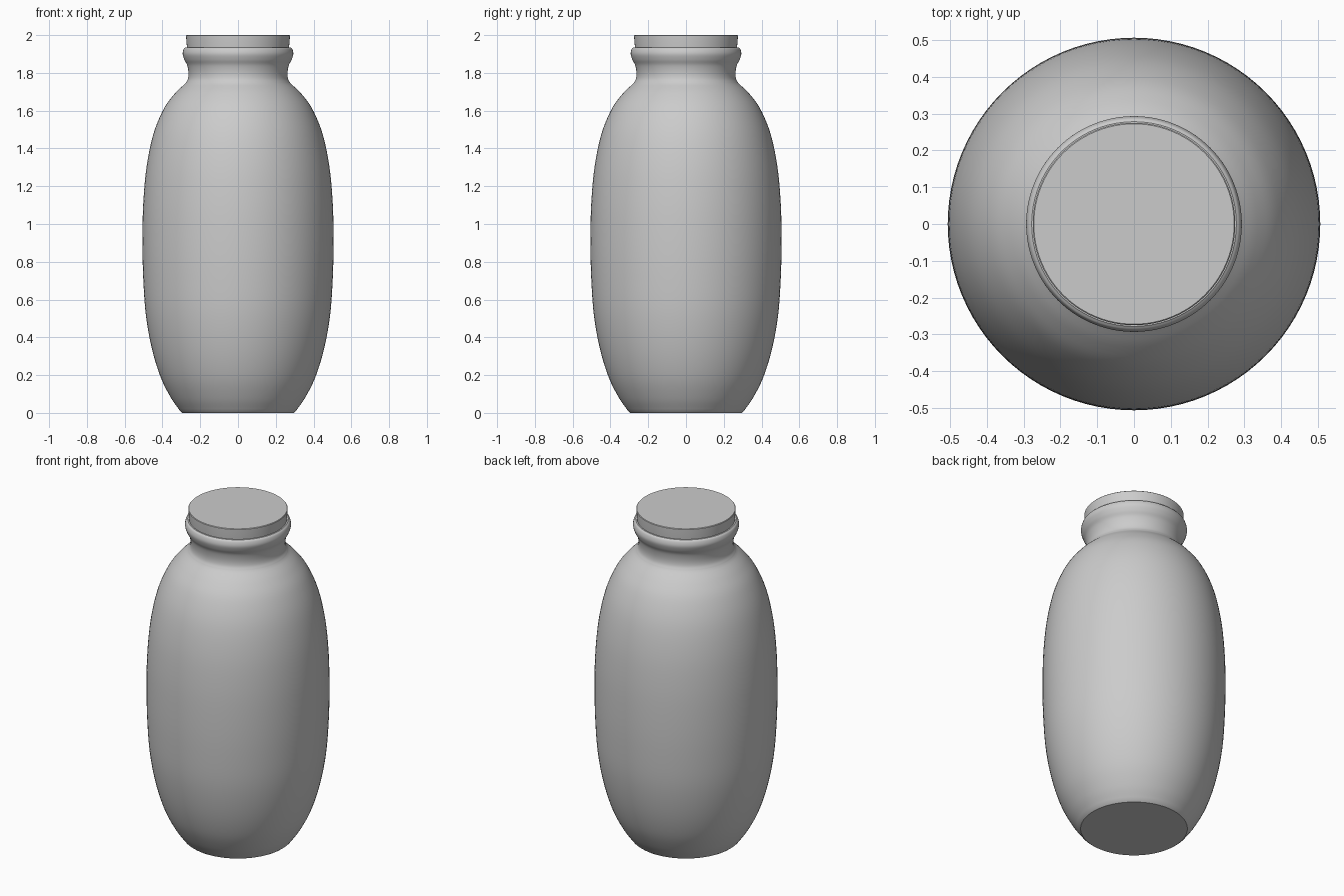
import bpy, math
from mathutils import Vector

if "Cube" in bpy.data.objects:
    bpy.data.objects.remove(bpy.data.objects["Cube"])

SEGMENTS = 96


def smooth_curve(pts, steps=5):
    """Catmull-Rom interpolation through (radius, height) points."""
    p = [Vector(q) for q in pts]
    p = [2 * p[0] - p[1]] + p + [2 * p[-1] - p[-2]]
    out = []
    for a, b, c, d in zip(p, p[1:], p[2:], p[3:]):
        for i in range(steps):
            t = i / steps
            out.append(0.5 * (2 * b + (c - a) * t + (2 * a - 5 * b + 4 * c - d) * t * t
                              + (3 * b - a - 3 * c + d) * t ** 3))
    return out + [p[-2]]


def lathe(name, profile):
    """Revolve a profile about z and cap both ends."""
    n = SEGMENTS
    verts = [(r * math.cos(2 * math.pi * k / n), r * math.sin(2 * math.pi * k / n), z)
             for r, z in profile for k in range(n)]
    faces = [(j * n + k, j * n + (k + 1) % n, (j + 1) * n + (k + 1) % n, (j + 1) * n + k)
             for j in range(len(profile) - 1) for k in range(n)]
    faces.append(tuple(reversed(range(n))))
    faces.append(tuple(range(len(verts) - n, len(verts))))
    mesh = bpy.data.meshes.new(name)
    mesh.from_pydata(verts, [], faces)
    obj = bpy.data.objects.new(name, mesh)
    bpy.context.collection.objects.link(obj)
    bpy.ops.object.select_all(action='DESELECT')
    bpy.context.view_layer.objects.active = obj
    obj.select_set(True)
    bpy.ops.object.shade_smooth_by_angle(angle=math.radians(30))
    return obj


# Jar body: flat foot, barrel belly and rounded shoulder
belly = smooth_curve([(0.305, 0.008), (0.355, 0.08), (0.41, 0.19), (0.456, 0.34),
                      (0.488, 0.52), (0.502, 0.72), (0.506, 0.92), (0.501, 1.12),
                      (0.483, 1.31), (0.447, 1.48), (0.393, 1.61), (0.335, 1.69),
                      (0.278, 1.745)])
# Waisted neck with a rolled lip
neck = smooth_curve([(0.278, 1.745), (0.265, 1.768), (0.262, 1.80), (0.269, 1.84),
                     (0.284, 1.87), (0.293, 1.90), (0.288, 1.925), (0.278, 1.935)])
lathe("jar_body", [Vector((0.295, 0.0))] + belly + neck[1:])

# Slightly flared stopper lid
lathe("lid", [(0.27, 1.93), (0.275, 1.992), (0.275, 1.997), (0.272, 2.0)])
